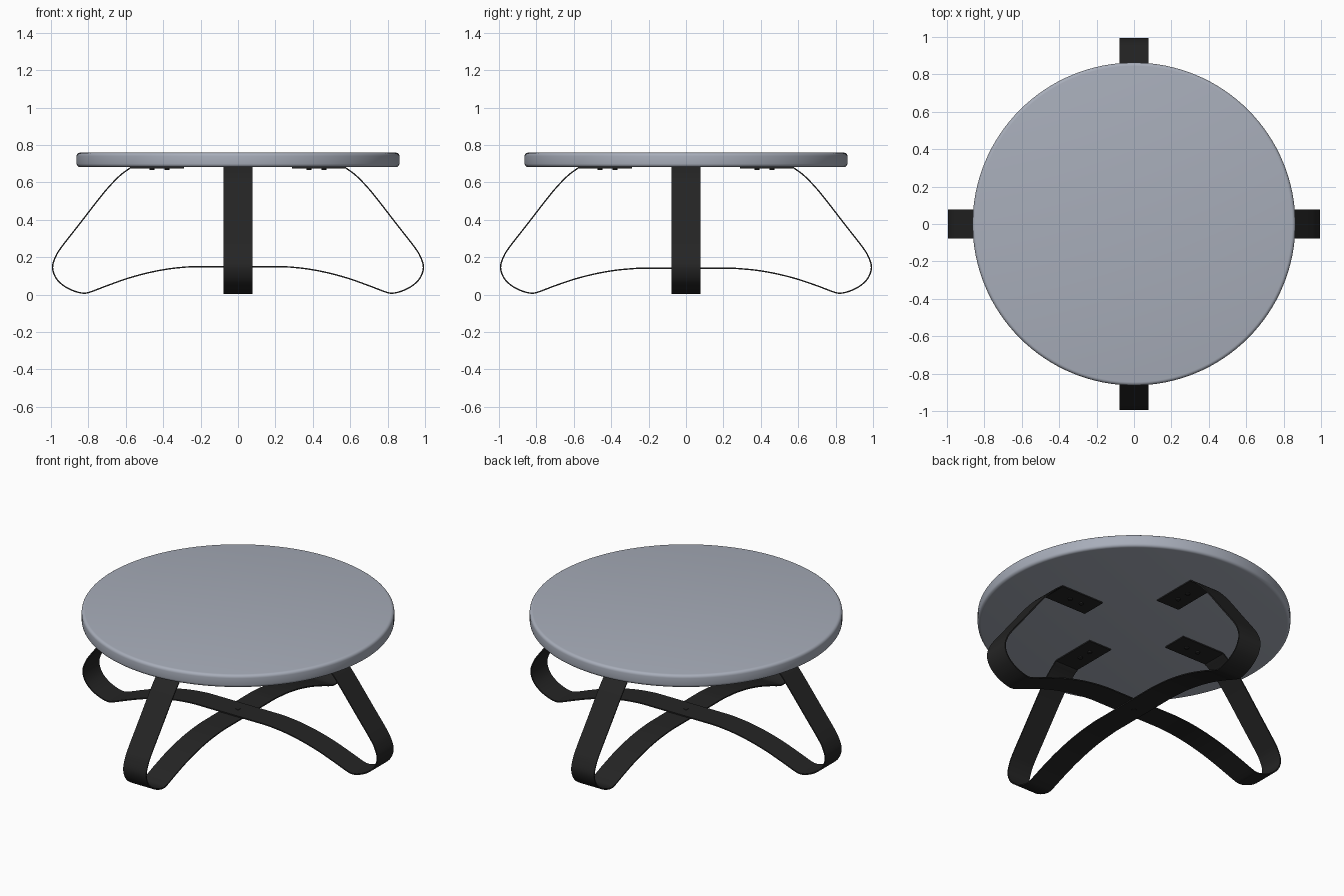
import bpy, bmesh, math
from mathutils import Vector

if "Cube" in bpy.data.objects:
    bpy.data.objects.remove(bpy.data.objects["Cube"])


def material(name, rgb):
    m = bpy.data.materials.new(name)
    m.diffuse_color = (*rgb, 1)
    m.use_nodes = True
    m.node_tree.nodes["Principled BSDF"].inputs["Base Color"].default_value = m.diffuse_color
    return m


GREY = material("blue grey top", (0.39, 0.42, 0.49))
BLACK = material("black metal", (0.018, 0.018, 0.018))


def finish(name, bm, mat, angle=35):
    bmesh.ops.recalc_face_normals(bm, faces=bm.faces)
    me = bpy.data.meshes.new(name)
    bm.to_mesh(me)
    bm.free()
    me.materials.append(mat)
    ob = bpy.data.objects.new(name, me)
    bpy.context.collection.objects.link(ob)
    bpy.ops.object.select_all(action='DESELECT')
    ob.select_set(True)
    bpy.context.view_layer.objects.active = ob
    bpy.ops.object.shade_smooth_by_angle(angle=math.radians(angle))
    return ob


def disc(name, x, y, z0, z1, r, mat, seg, bevel=0.0):
    bm = bmesh.new()
    bmesh.ops.create_cone(bm, cap_ends=True, segments=seg, radius1=r, radius2=r, depth=z1 - z0)
    if bevel:
        rims = [e for e in bm.edges if abs(e.verts[0].co.z - e.verts[1].co.z) < 1e-6]
        bmesh.ops.bevel(bm, geom=rims, offset=bevel, segments=4, profile=0.5, affect='EDGES')
    bmesh.ops.translate(bm, verts=bm.verts, vec=(x, y, (z0 + z1) / 2))
    return finish(name, bm, mat)


def smooth_path(pts, steps=5):
    # Catmull-Rom through the control points
    p = [Vector(q) for q in pts]
    p = [2 * p[0] - p[1]] + p + [2 * p[-1] - p[-2]]
    out = []
    for i in range(1, len(p) - 2):
        a, b, c, d = p[i - 1:i + 3]
        for k in range(steps):
            t = k / steps
            out.append(0.5 * (2 * b + (c - a) * t + (2 * a - 5 * b + 4 * c - d) * t * t
                              + (3 * b - a - 3 * c + d) * t ** 3))
    return out + [p[-2]]


# Outer line of half a strap: below the top, down the leg, round the foot, to the centre
LEG = [(0.577, 0.681), (0.63, 0.642), (0.684, 0.588), (0.74, 0.522), (0.85, 0.38), (0.945, 0.258),
       (0.978, 0.205), (0.995, 0.145), (0.975, 0.085), (0.93, 0.042), (0.875, 0.015),
       (0.825, 0.004), (0.785, 0.012), (0.70, 0.044), (0.59, 0.083), (0.48, 0.113),
       (0.37, 0.134), (0.26, 0.145), (0.18, 0.146), (0.09, 0.146)]
HALF_W, THICK = 0.077, 0.007


def strap(name, along_y, drop):
    half = [Vector((0.29, 0.681))] + smooth_path(LEG)
    for q in half:                                   # lower strap dips under the other
        q.y -= drop * max(0, min(1, (0.7 - q.x) / 0.4)) if q.y < 0.2 else 0
    path = half + [Vector((-q.x, q.y)) for q in reversed(half)]
    bm = bmesh.new()
    rings = []
    for i, q in enumerate(path):
        t = (path[min(i + 1, len(path) - 1)] - path[max(i - 1, 0)]).normalized()
        n = Vector((t.y, -t.x)) * THICK              # towards the inside of the loop
        ring = []
        for s, o in ((-1, 0), (1, 0), (1, 1), (-1, 1)):
            v = q + n * o
            w = s * HALF_W
            ring.append(bm.verts.new((w, v.x, v.y) if along_y else (v.x, w, v.y)))
        rings.append(ring)
    for a, b in zip(rings, rings[1:]):
        for k in range(4):
            bm.faces.new((a[k], a[(k + 1) % 4], b[(k + 1) % 4], b[k]))
    bm.faces.new(rings[0])
    bm.faces.new(rings[-1])
    return finish(name, bm, BLACK)


# Round table top
disc("table_top", 0, 0, 0.682, 0.759, 0.863, GREY, 128, 0.018)

# Two crossing bent straps forming the four legs
strap("upper_leg_strap", False, 0)
strap("lower_leg_strap", True, 0.008)

# Screws under the mounting pads and one bolt at the crossing
for i in range(4):
    a = i * math.pi / 2
    for r in (0.38, 0.46):
        disc("pad_screw", r * math.cos(a), r * math.sin(a), 0.666, 0.676, 0.013, BLACK, 16, 0.003)
disc("centre_bolt", 0, 0, 0.134, 0.156, 0.013, BLACK, 16, 0.003)
